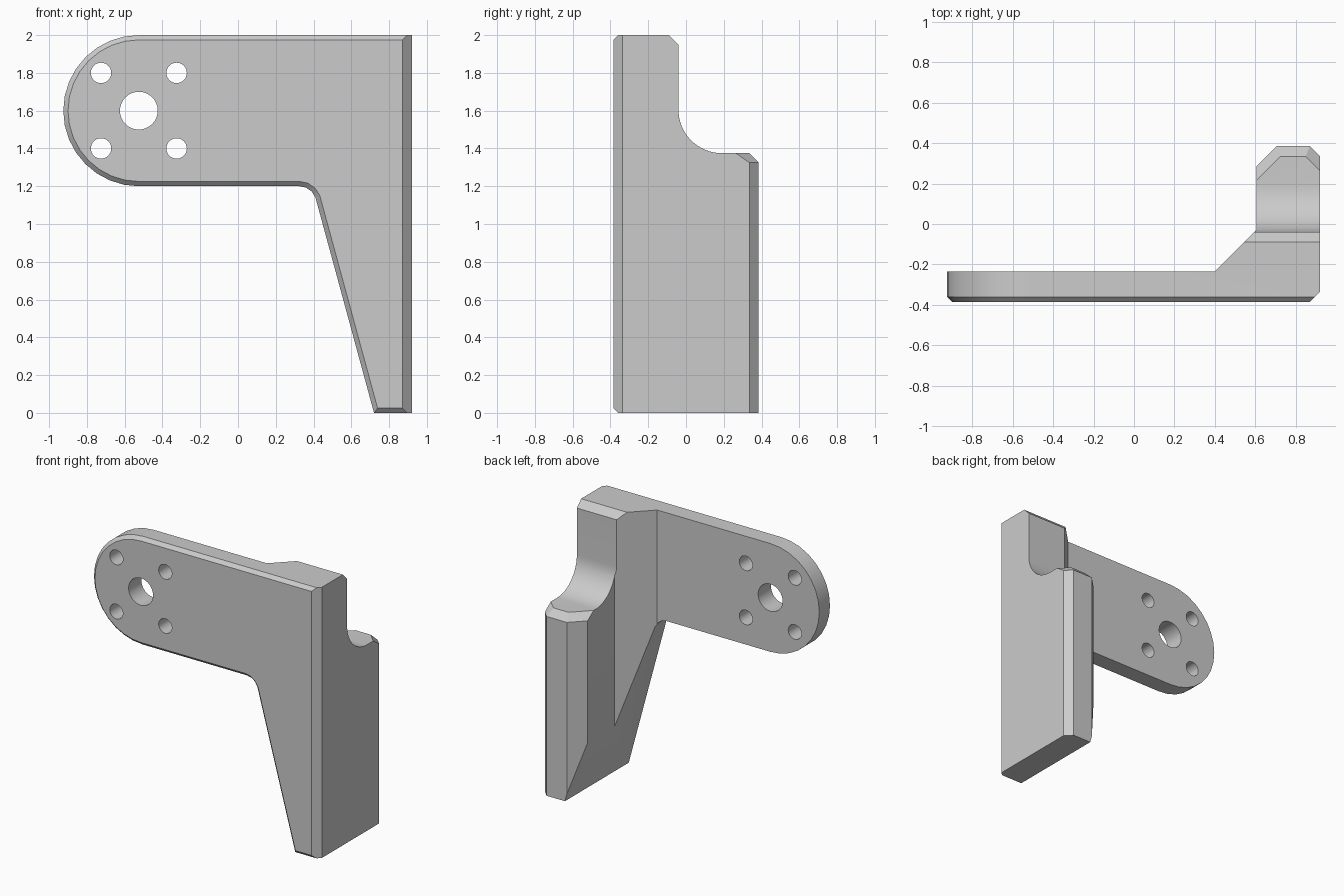
import bpy
import bmesh
from math import sin, cos, pi, radians
from mathutils import Vector

if "Cube" in bpy.data.objects:
    bpy.data.objects.remove(bpy.data.objects["Cube"])

grey = bpy.data.materials.new("plain_grey")
grey.use_nodes = True
colour = (0.6, 0.6, 0.6, 1)
grey.diffuse_color = colour
grey.node_tree.nodes["Principled BSDF"].inputs["Base Color"].default_value = colour

FRONT, BACK, RIGHT = -0.385, 0.385, 0.92
LEDGE = 1.375
PIVOT = (-0.525, 1.6)


def arc(cx, cy, r, start, end, steps):
    angles = [radians(start + (end - start) * i / steps) for i in range(steps + 1)]
    return [(cx + r * cos(a), cy + r * sin(a)) for a in angles]


def prism(name, points, axis, lo, hi, front_bevel=0):
    """Extrude a 2D profile along an axis, optionally chamfering its first cap."""
    place = {"x": lambda u, v, w: (w, u, v),
             "y": lambda u, v, w: (u, w, v),
             "z": lambda u, v, w: (u, v, w)}[axis]
    bm = bmesh.new()
    cap = bm.faces.new([bm.verts.new(place(u, v, lo)) for u, v in points])
    rim = list(cap.edges)
    ext = bmesh.ops.extrude_face_region(bm, geom=[cap], use_keep_orig=True)
    moved = [g for g in ext["geom"] if isinstance(g, bmesh.types.BMVert)]
    bmesh.ops.translate(bm, verts=moved, vec=Vector(place(0, 0, hi - lo)))
    bmesh.ops.recalc_face_normals(bm, faces=bm.faces)
    if front_bevel:
        bmesh.ops.bevel(bm, geom=rim, offset=front_bevel, segments=1, affect="EDGES")
    mesh = bpy.data.meshes.new(name)
    bm.to_mesh(mesh)
    bm.free()
    mesh.materials.append(grey)
    obj = bpy.data.objects.new(name, mesh)
    bpy.context.collection.objects.link(obj)
    return obj


def combine(obj, tool, operation):
    mod = obj.modifiers.new("cut", "BOOLEAN")
    mod.operation, mod.object, mod.solver = operation, tool, "EXACT"
    bpy.context.view_layer.objects.active = obj
    bpy.ops.object.modifier_apply(modifier=mod.name)
    bpy.data.objects.remove(tool)


# Front outline: rounded arm on the left, tapering leg on the right
outline = arc(*PIVOT, 0.4, 90, 270, 16)
outline += [(0.325, 1.2), (0.36, 1.193), (0.39, 1.172), (0.41, 1.14),
            (0.72, 0), (1, 0), (1, 2)]
bracket = prism("bracket", outline, "y", FRONT, 0.5, front_bevel=0.025)

# Plan outline: thin arm, diagonal web and deep post with chamfered corners
plan = [(-1.1, -0.235), (0.4, -0.235), (0.605, -0.03), (0.605, 0.285),
        (0.705, BACK), (0.87, BACK), (RIGHT, 0.335), (RIGHT, -0.335),
        (0.72, -0.535), (-1.1, -0.535)]
combine(bracket, prism("plan_cutter", plan, "z", -0.1, 2.1), "INTERSECT")

# Curved step behind the top of the post
step = [(-0.19, 2.1), (-0.04, 1.95)]
step += arc(0.19, 1.605, 0.23, 180, 270, 16)
step += [(0.6, LEDGE), (0.6, 2.1)]
combine(bracket, prism("step_cutter", step, "x", -1.2, 1.2), "DIFFERENCE")

# Central bore and four bolt holes
holes = [(*PIVOT, 0.1)]
holes += [(PIVOT[0] + dx, PIVOT[1] + dz, 0.054) for dx in (-0.2, 0.2) for dz in (-0.2, 0.2)]
for x, z, r in holes:
    combine(bracket, prism("hole_cutter", arc(x, z, r, 0, 348.75, 31), "y", -0.6, 0), "DIFFERENCE")

# Chamfer the three outer edges of the ledge
bm = bmesh.new()
bm.from_mesh(bracket.data)
bmesh.ops.remove_doubles(bm, verts=bm.verts, dist=0.0002)
bmesh.ops.dissolve_limit(bm, angle_limit=radians(0.5), verts=bm.verts, edges=bm.edges)
ledge_edges = [e for e in bm.edges
               if all(abs(v.co.z - LEDGE) < 0.002 and v.co.y > 0.25 for v in e.verts)]
bmesh.ops.bevel(bm, geom=ledge_edges, offset=0.05, segments=1, affect="EDGES")
bmesh.ops.recalc_face_normals(bm, faces=bm.faces)
bm.to_mesh(bracket.data)
bm.free()

# Smooth the curves, keep the chamfers crisp
bpy.ops.object.select_all(action="DESELECT")
bracket.select_set(True)
bpy.context.view_layer.objects.active = bracket
bpy.ops.object.shade_smooth_by_angle(angle=radians(25))
